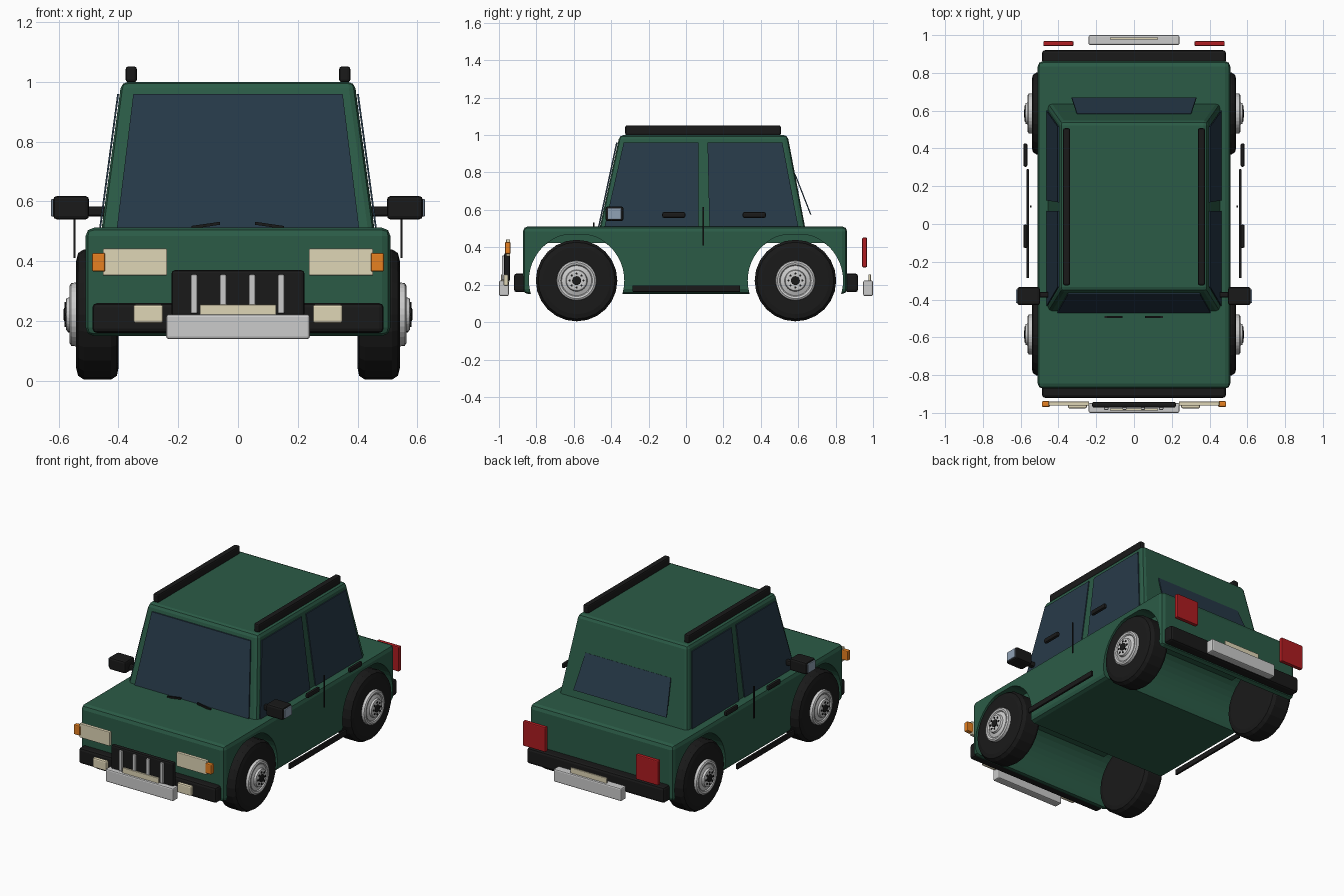
import bpy, bmesh
from math import sin, cos, pi
from mathutils import Vector

if "Cube" in bpy.data.objects:
    bpy.data.objects.remove(bpy.data.objects["Cube"])


def material(name, rgb):
    m = bpy.data.materials.new(name)
    m.diffuse_color = (*rgb, 1)
    m.use_nodes = True
    m.node_tree.nodes["Principled BSDF"].inputs["Base Color"].default_value = m.diffuse_color
    return m


GREEN = material("green_paint", (0.024, 0.105, 0.062))
GLASS = material("tinted_glass", (0.020, 0.042, 0.066))
BLACK = material("black_trim", (0.010, 0.010, 0.010))
CREAM = material("cream_lamp", (0.74, 0.67, 0.47))
ORANGE = material("orange_lamp", (0.80, 0.22, 0.015))
RED = material("red_lamp", (0.42, 0.012, 0.015))
MIRROR = material("mirror_glass", (0.28, 0.36, 0.46))


def finish(name, bm, mat=None, bevel=0, segments=2):
    bmesh.ops.recalc_face_normals(bm, faces=bm.faces)
    if bevel:
        bmesh.ops.bevel(bm, geom=bm.edges[:], offset=bevel, segments=segments,
                        profile=0.5, affect='EDGES', clamp_overlap=True)
    me = bpy.data.meshes.new(name)
    bm.to_mesh(me)
    bm.free()
    ob = bpy.data.objects.new(name, me)
    bpy.context.collection.objects.link(ob)
    if mat:
        me.materials.append(mat)
    return ob


def prism(name, a, b, mat=None, bevel=0):
    """Solid between two matching outlines."""
    bm = bmesh.new()
    va, vb = [bm.verts.new(p) for p in a], [bm.verts.new(p) for p in b]
    bm.faces.new(va)
    bm.faces.new(vb[::-1])
    n = len(a)
    for i in range(n):
        j = (i + 1) % n
        bm.faces.new((va[i], vb[i], vb[j], va[j]))
    return finish(name, bm, mat, bevel)


def rect(x, y, z):
    return [(x[0], y[0], z), (x[1], y[0], z), (x[1], y[1], z), (x[0], y[1], z)]


def box(name, x, y, z, mat=None, bevel=0.006):
    return prism(name, rect(x, y, z[0]), rect(x, y, z[1]), mat, bevel)


def panel(name, corners, offset, mat):
    """Thin slab on a quad, thickened along the given offset."""
    o = Vector(offset)
    return prism(name, [Vector(c) - o for c in corners], [Vector(c) + o for c in corners], mat)


def side(s, a, b):
    return tuple(sorted((s * a, s * b)))


def lathe(name, profile, s, y, z, mat=None, n=24):
    """Spin (x, radius) points about the axle; both ends are capped."""
    bm = bmesh.new()
    rings = [[bm.verts.new((s * x, y + r * cos(2 * pi * i / n), z + r * sin(2 * pi * i / n)))
              for i in range(n)] for x, r in profile]
    for p, q in zip(rings, rings[1:]):
        for i in range(n):
            j = (i + 1) % n
            bm.faces.new((p[i], p[j], q[j], q[i]))
    bm.faces.new(rings[0])
    bm.faces.new(rings[-1])
    return finish(name, bm, mat)


AXLES = {"front": -0.585, "rear": 0.585}
HUB_Z = 0.222

# lower body with wheel arches
body = box("lower_body", (-0.51, 0.51), (-0.872, 0.862), (0.15, 0.512), GREEN, 0.028)


def arch_cut(name, y, x0, x1, top):
    pts = [(y + 0.255 * cos(2 * pi * i / 48), min(top, HUB_Z + 0.255 * sin(2 * pi * i / 48)))
           for i in range(48)]
    cutter = prism(name, [(x0, *p) for p in pts], [(x1, *p) for p in pts])
    cutter.hide_render = True
    cutter.display_type = 'WIRE'
    mod = body.modifiers.new(name, 'BOOLEAN')
    mod.operation, mod.solver, mod.object = 'DIFFERENCE', 'EXACT', cutter


for end, y in AXLES.items():
    arch_cut(end + "_axle_cutter", y, -0.7, 0.7, 0.422)
    for s in (1, -1):
        arch_cut(f"{end}_arch_cutter_{s}", y, s * 0.39, s * 0.7, 0.465)

# cabin, windscreen and rear window
prism("cabin", rect((-0.46, 0.46), (-0.467, 0.642), 0.48),
      rect((-0.39, 0.39), (-0.355, 0.543), 1.0), GREEN, 0.022)
panel("windscreen", [(-0.405, -0.466, 0.512), (0.405, -0.466, 0.512),
                     (0.35, -0.37, 0.96), (-0.35, -0.37, 0.96)], (0, 0.004, 0), GLASS)
panel("rear_window", [(-0.33, 0.667, 0.575), (0.33, 0.667, 0.575),
                      (0.302, 0.583, 0.79), (-0.302, 0.583, 0.79)], (0, 0.003, 0.001), GLASS)

# bumpers and number plates, front and rear
for end, s in (("front", -1), ("rear", 1)):
    box(end + "_bumper", (-0.487, 0.487), side(s, 0.85, 0.92), (0.16, 0.26), BLACK, 0.015)
    box(end + "_bumper_bar", (-0.24, 0.24), side(s, 0.947, 1.0), (0.14, 0.222), None, 0.008)
    box(end + "_number_plate", (-0.127, 0.127), side(s, 0.976, 0.988), (0.19, 0.255), CREAM, 0.002)

# grille with bars
box("grille", (-0.222, 0.222), (-0.972, -0.942), (0.215, 0.37), BLACK, 0.010)
for x in (-0.147, -0.05, 0.047, 0.144):
    box("grille_bar", (x - 0.011, x + 0.011), (-0.984, -0.966), (0.225, 0.355), None, 0.004)

# wipers
for x in (-0.108, 0.105):
    d = 0.007 if x < 0 else -0.007
    panel("wiper", [(x - 0.048, -0.493, 0.515 - d), (x + 0.048, -0.493, 0.515 + d),
                    (x + 0.048, -0.493, 0.525 + d), (x - 0.048, -0.493, 0.525 - d)],
          (0, 0.005, 0), BLACK)

# parts repeated on both sides
for s, tag in ((1, "right"), (-1, "left")):
    # windows: the x position follows the lean of the cabin
    def window(name, y0, y1, y2, y3):
        panel(name, [(s * 0.461, y0, 0.512), (s * 0.461, y1, 0.512),
                     (s * 0.401, y2, 0.96), (s * 0.401, y3, 0.96)], (0.003, 0, 0), GLASS)
    window(tag + "_front_window", -0.435, 0.068, 0.068, -0.333)
    window(tag + "_rear_window", 0.125, 0.60, 0.515, 0.115)

    # lamps
    box(tag + "_headlight", side(s, 0.237, 0.452), (-0.962, -0.94), (0.352, 0.442), CREAM, 0.004)
    box(tag + "_indicator", side(s, 0.444, 0.488), (-0.968, -0.938), (0.365, 0.428), ORANGE, 0.006)
    box(tag + "_fog_light", side(s, 0.25, 0.35), (-0.976, -0.95), (0.193, 0.255), CREAM, 0.008)
    box(tag + "_tail_light", side(s, 0.32, 0.48), (0.942, 0.968), (0.293, 0.452), RED, 0.006)

    # roof rail, sill strip, door seam and handles
    box(tag + "_roof_rail", side(s, 0.338, 0.376), (-0.325, 0.507), (0.998, 1.052), BLACK, 0.010)
    box(tag + "_sill_strip", side(s, 0.556, 0.57), (-0.287, 0.29), (0.162, 0.196), BLACK, 0.003)
    box(tag + "_door_seam", side(s, 0.543, 0.55), (0.088, 0.097), (0.41, 0.615), BLACK, 0)
    for y in (-0.065, 0.365):
        box(tag + "_door_handle", side(s, 0.564, 0.586), (y - 0.062, y + 0.062),
            (0.557, 0.588), BLACK, 0.009)

    # wing mirror
    box(tag + "_mirror_arm", side(s, 0.44, 0.51), (-0.39, -0.36), (0.55, 0.583), BLACK, 0.008)
    box(tag + "_mirror_housing", side(s, 0.498, 0.618), (-0.43, -0.334), (0.54, 0.618), BLACK, 0.012)
    box(tag + "_mirror_glass", side(s, 0.61, 0.625), (-0.418, -0.346), (0.55, 0.608), MIRROR, 0.003)

    # wheels
    for end, y in AXLES.items():
        w = f"{tag}_{end}_"
        lathe(w + "tyre", [(0.40, 0.18), (0.405, 0.205), (0.425, 0.218), (0.515, 0.218),
                           (0.535, 0.205), (0.541, 0.18), (0.541, 0.11)], s, y, HUB_Z, BLACK)
        lathe(w + "rim", [(0.53, 0.108), (0.558, 0.105), (0.563, 0.096), (0.560, 0.085),
                          (0.554, 0.080), (0.562, 0.058), (0.574, 0.054), (0.576, 0.045)],
              s, y, HUB_Z, None, 32)
        lathe(w + "hub_cap", [(0.57, 0.024), (0.580, 0.024), (0.583, 0.018)], s, y, HUB_Z, BLACK, 16)
        for i in range(8):
            a = 2 * pi * i / 8
            lathe(w + "wheel_nut", [(0.57, 0.006), (0.580, 0.006)], s,
                  y + 0.037 * cos(a), HUB_Z + 0.037 * sin(a), BLACK, 6)
